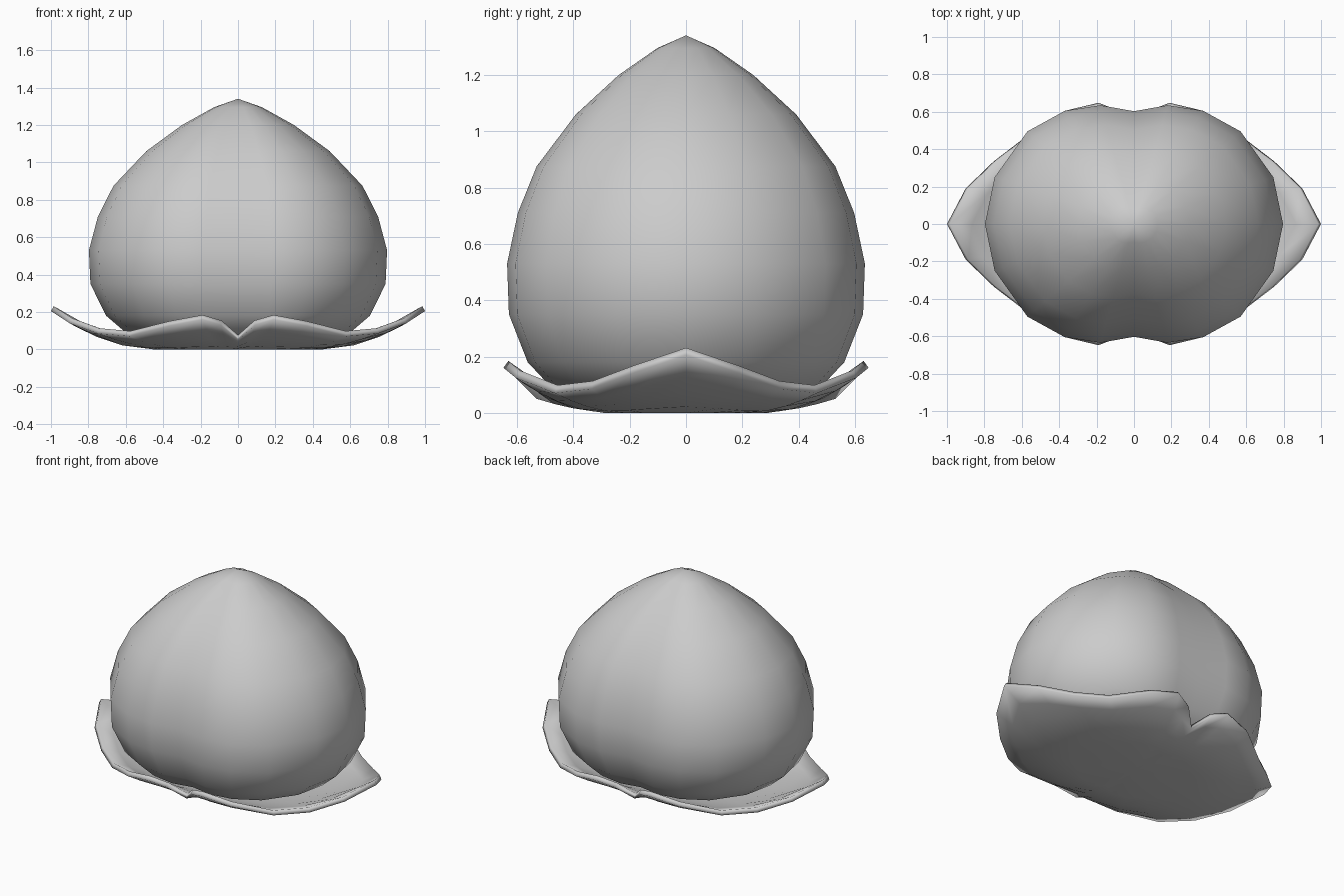
import bpy, bmesh

if "Cube" in bpy.data.objects:
    bpy.data.objects.remove(bpy.data.objects["Cube"])


def full_loop(q):
    """Mirror a quarter outline (from +x axis to +y axis) into a closed loop."""
    half = q + [(-p[0],) + tuple(p[1:]) for p in reversed(q[:-1])]
    return half + [(p[0], -p[1]) + tuple(p[2:]) for p in reversed(half[1:-1])]


def skin(name, rings, start=None, end=None):
    """Skin stacked rings of points, with optional pole points."""
    bm = bmesh.new()
    rows = [[bm.verts.new(p) for p in r] for r in rings]
    n = len(rows[0])
    for a, b in zip(rows, rows[1:]):
        for i in range(n):
            j = (i + 1) % n
            bm.faces.new((a[i], a[j], b[j], b[i]))
    for pole, row in ((start, rows[0]), (end, rows[-1])):
        if pole:
            c = bm.verts.new(pole)
            for i in range(n):
                bm.faces.new((row[i], row[(i + 1) % n], c))
    bmesh.ops.recalc_face_normals(bm, faces=bm.faces)
    if name == "leaf_plate" and sum(f.normal.z for f in bm.faces) < 0:
        bmesh.ops.reverse_faces(bm, faces=bm.faces)
    for f in bm.faces:
        f.smooth = True
    me = bpy.data.meshes.new(name)
    bm.to_mesh(me)
    bm.free()
    ob = bpy.data.objects.new(name, me)
    bpy.context.collection.objects.link(ob)
    return ob


# Fruit body: creased two-lobed outline scaled along a pointed profile
outline = full_loop([(.797, 0), (.745, .25), (.57, .495), (.37, .605),
                     (.18, .635), (0, .603)])
profile = [(.03, .5), (.095, .76), (.18, .885), (.35, .99), (.53, 1),
           (.71, .94), (.875, .835), (1.06, .615), (1.2, .375), (1.295, .16)]
skin("fruit_body", [[(x * s, y * s, z) for x, y in outline] for z, s in profile],
     start=(0, 0, .03), end=(0, 0, 1.34))

# Leaf plate: notched dish with upturned rim, thickened upwards
rim = full_loop([(1, 0, .205), (.9, .19, .14), (.75, .335, .085),
                 (.58, .465, .07), (.37, .605, .125), (.19, .648, .16),
                 (.09, .61, .13), (0, .53, .05)])
rings = []
for t in (.45, .62, .76, .88, 1):
    k = ((t - .45) / .55) ** 1.9
    rings.append([(x * t, y * t, h * k) for x, y, h in rim])
leaf = skin("leaf_plate", rings, start=(0, 0, 0))
mod = leaf.modifiers.new("thickness", 'SOLIDIFY')
mod.thickness = .03
mod.offset = 1
